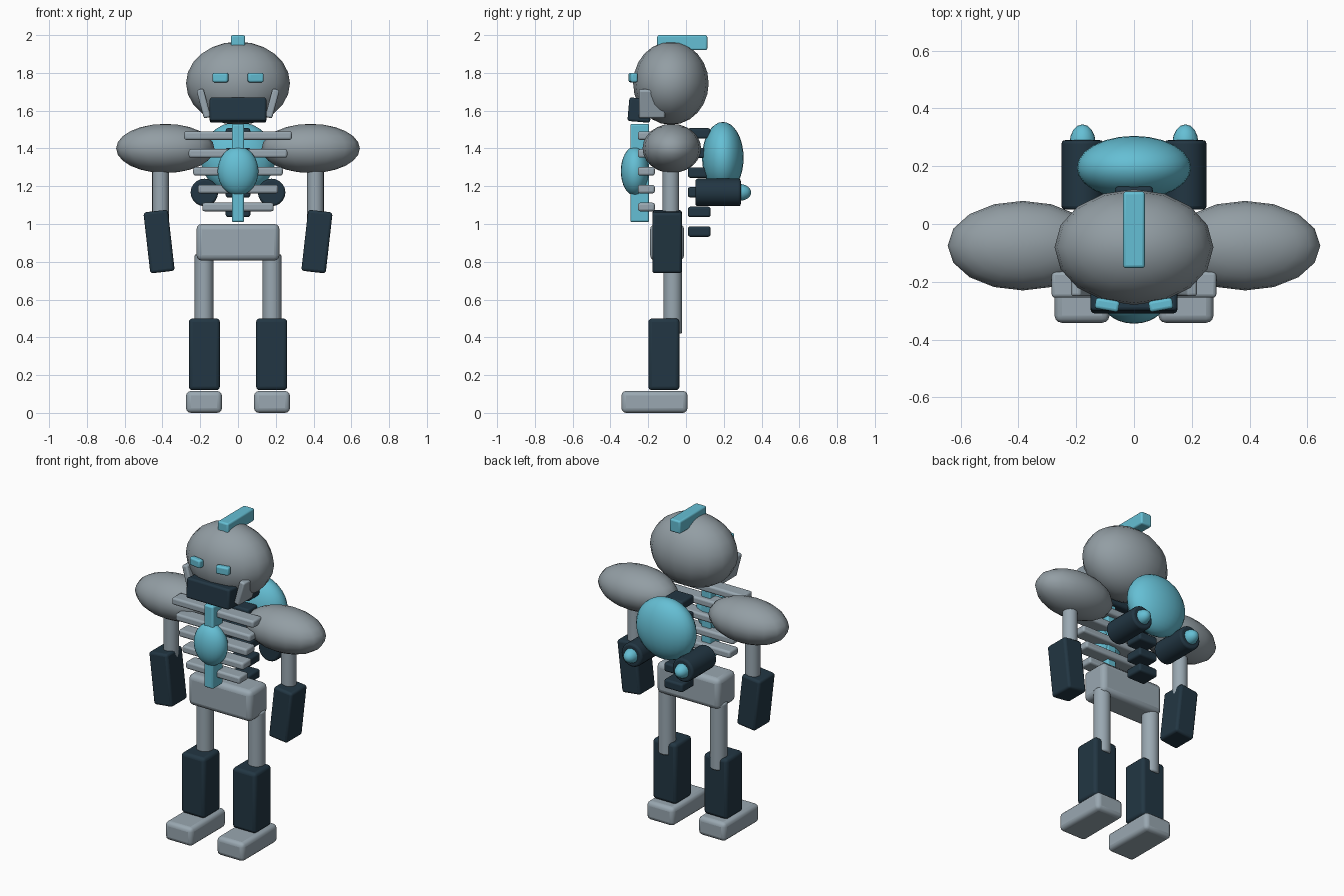
import bpy
import math
from mathutils import Matrix, Vector

cube = bpy.data.objects.get("Cube")
if cube:
    bpy.data.objects.remove(cube, do_unlink=True)


def material(name, rgb):
    m = bpy.data.materials.new(name)
    m.use_nodes = True
    m.diffuse_color = (*rgb, 1)
    m.node_tree.nodes["Principled BSDF"].inputs["Base Color"].default_value = (*rgb, 1)
    return m


bone = material("pale steel grey", (0.32, 0.39, 0.44))
shell = material("armour grey", (0.29, 0.34, 0.37))
dark = material("dark navy", (0.016, 0.037, 0.056))
glow = material("bright cyan", (0.13, 0.52, 0.66))


def finish(name, mat, bevel=0.0):
    o = bpy.context.object
    o.name = name
    o.data.materials.append(mat)
    bpy.ops.object.transform_apply(location=False, rotation=False, scale=True)
    if bevel:
        b = o.modifiers.new("soft edges", "BEVEL")
        b.width = bevel
        b.segments = 3
        b.limit_method = "ANGLE"
    bpy.ops.object.shade_smooth_by_angle(angle=math.radians(40))
    return o


def box(name, mat, center, size, bevel=0.015, rot=(0, 0, 0)):
    bpy.ops.mesh.primitive_cube_add(size=1, location=center,
                                    rotation=[math.radians(a) for a in rot])
    bpy.context.object.scale = size
    return finish(name, mat, bevel)


def ellipsoid(name, mat, center, radii, segments=16, rings=12):
    bpy.ops.mesh.primitive_uv_sphere_add(segments=segments, ring_count=rings,
                                         radius=1, location=center)
    bpy.context.object.scale = radii
    return finish(name, mat)


def rod(name, mat, center, radius, length, bevel=0.01, rot=(0, 0, 0)):
    bpy.ops.mesh.primitive_cylinder_add(vertices=20, radius=radius, depth=length,
                                        location=center,
                                        rotation=[math.radians(a) for a in rot])
    return finish(name, mat, bevel)


# Head
ellipsoid("head", shell, (0, -0.08, 1.745), (0.275, 0.2, 0.22))
box("crest", glow, (0, -0.02, 1.96), (0.075, 0.265, 0.08), 0.01)
box("jaw", dark, (0, -0.245, 1.603), (0.3, 0.12, 0.125), 0.012, (-5, 0, 0))

# Chest: sternum, core and tapering ribs
box("sternum", glow, (0, -0.245, 1.27), (0.065, 0.1, 0.52), 0.01)
ellipsoid("chest_core", glow, (0, -0.27, 1.28), (0.108, 0.075, 0.13), 24, 16)
for i in range(5):
    box(f"rib_{i + 1}", bone, (0, -0.21, 1.468 - i * 0.0945),
        (0.57 - i * 0.048, 0.09, 0.045), 0.012)

# Spine, pelvis and back pod
for i in range(6):
    box(f"vertebra_{i + 1}", dark, (0, 0.07, 1.48 - i * 0.104), (0.13, 0.12, 0.055), 0.012)
box("pelvis", bone, (0, -0.1, 0.903), (0.44, 0.18, 0.195), 0.03)
ellipsoid("back_pod", glow, (0, 0.195, 1.35), (0.198, 0.11, 0.19), 24, 16)

# Paired parts
for side, s in (("left", 1), ("right", -1)):
    box(f"{side}_eye", glow, (s * 0.093, -0.28, 1.775), (0.083, 0.038, 0.05), 0.01, (0, 0, s * 10))
    box(f"{side}_cheek", bone, (s * 0.182, -0.18, 1.638), (0.038, 0.14, 0.155), 0.01, (0, s * 15, 0))
    ellipsoid(f"{side}_shoulder", shell, (s * 0.385, -0.075, 1.4), (0.26, 0.155, 0.13))
    rod(f"{side}_upper_arm", bone, (s * 0.41, -0.08, 1.2), 0.044, 0.36)
    box(f"{side}_forearm", dark, (s * 0.418, -0.1, 0.907), (0.13, 0.157, 0.325), 0.015, (0, s * 6.5, 0))
    rod(f"{side}_thigh", bone, (s * 0.18, -0.07, 0.63), 0.05, 0.42)
    box(f"{side}_shin", dark, (s * 0.178, -0.117, 0.31), (0.165, 0.165, 0.38), 0.02)
    box(f"{side}_foot", bone, (s * 0.18, -0.167, 0.058), (0.19, 0.35, 0.116), 0.025)
    rod(f"{side}_thruster", dark, (s * 0.178, 0.17, 1.167), 0.073, 0.24, 0.012, (90, 0, 0))
    ellipsoid(f"{side}_exhaust", glow, (s * 0.178, 0.28, 1.167), (0.045, 0.065, 0.045))
